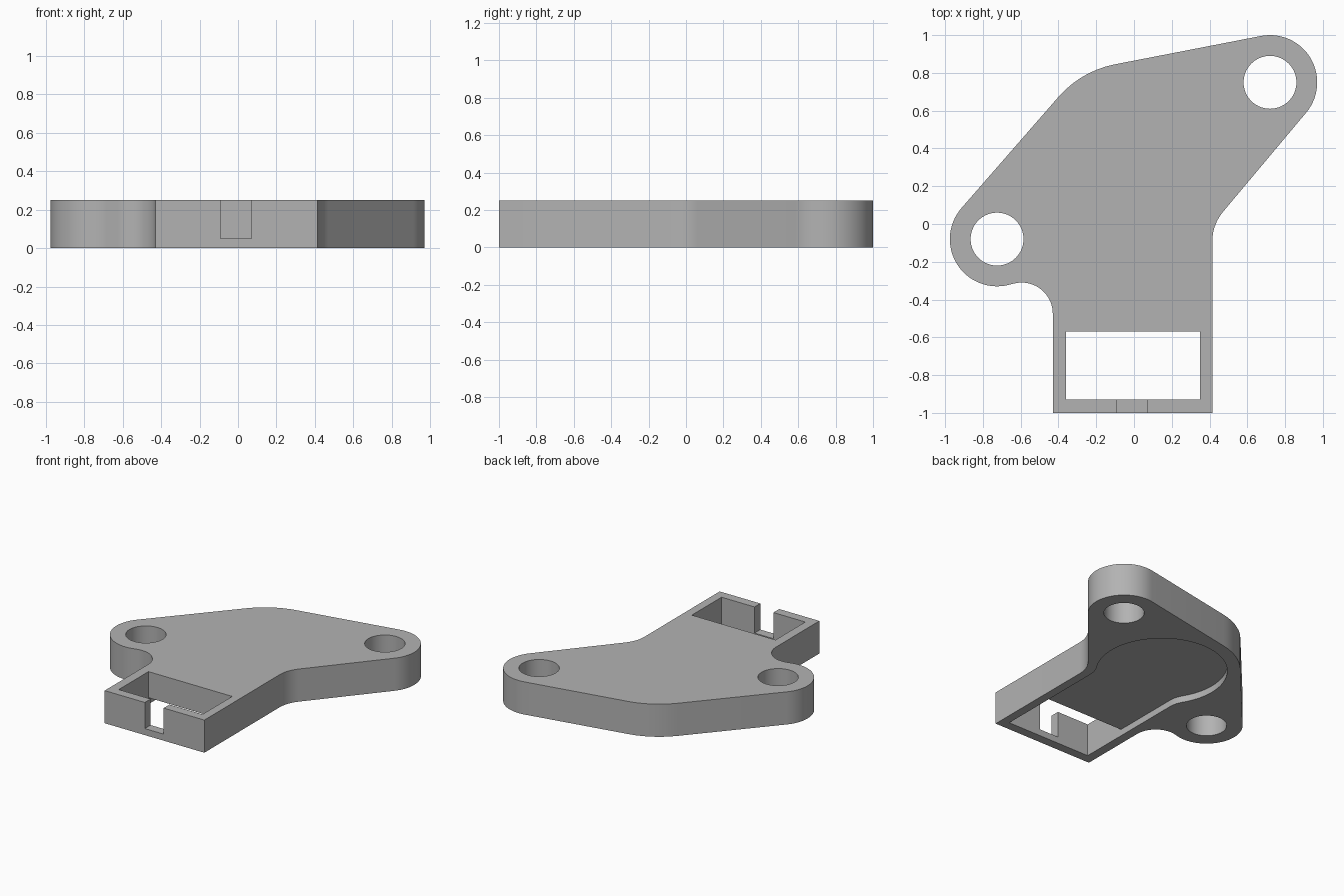
import bpy
import bmesh
from math import radians, cos, sin

cube = bpy.data.objects.get("Cube")
if cube:
    bpy.data.objects.remove(cube, do_unlink=True)

HEIGHT = 0.25
FLOOR = 0.05
EAR_A, EAR_B, HUB = (0.72, 0.75), (-0.725, -0.08), (0, 0.325)

grey = bpy.data.materials.new("Plain grey")
grey.use_nodes = True
colour = (0.45, 0.45, 0.45, 1)
grey.diffuse_color = colour
grey.node_tree.nodes["Principled BSDF"].inputs["Base Color"].default_value = colour


def arc(centre, r, start, end):
    """Points along an arc, angles in degrees."""
    n = max(4, int(abs(end - start) / 5))
    angles = [radians(start + (end - start) * i / n) for i in range(n + 1)]
    return [(centre[0] + r * cos(a), centre[1] + r * sin(a)) for a in angles]


def rect(x0, x1, y0, y1):
    return [(x0, y0), (x1, y0), (x1, y1), (x0, y1)]


def prism(name, outline, z0, z1):
    """Extrude a closed counter-clockwise outline between two heights."""
    bm = bmesh.new()
    face = bm.faces.new([bm.verts.new((x, y, z0)) for x, y in outline])
    top = bmesh.ops.extrude_face_region(bm, geom=[face])["geom"]
    verts = [v for v in top if isinstance(v, bmesh.types.BMVert)]
    bmesh.ops.translate(bm, vec=(0, 0, z1 - z0), verts=verts)
    bmesh.ops.recalc_face_normals(bm, faces=bm.faces)
    mesh = bpy.data.meshes.new(name)
    bm.to_mesh(mesh)
    bm.free()
    mesh.materials.append(grey)
    obj = bpy.data.objects.new(name, mesh)
    bpy.context.collection.objects.link(obj)
    return obj


def cut(target, outline, z0, z1):
    """Subtract a prism from the target and discard the cutter."""
    cutter = prism("cutter", outline, z0, z1)
    cutter.hide_render = True
    mod = target.modifiers.new("cut", 'BOOLEAN')
    mod.operation = 'DIFFERENCE'
    mod.solver = 'EXACT'
    mod.object = cutter
    bpy.context.view_layer.objects.active = target
    bpy.ops.object.modifier_apply(modifier=mod.name)
    bpy.data.objects.remove(cutter, do_unlink=True)


# Plate: two bolt ears and a hub joined by tangents, with a filleted box arm
outline = (arc(EAR_A, 0.25, -39.7, 101.3)
           + arc(HUB, 0.53, 101.3, 138.7)
           + arc(EAR_B, 0.25, 138.7, 279.7)
           + arc((-0.595, -0.475), 0.165, 99.7, 0)
           + [(-0.43, -1), (0.415, -1)]
           + arc((0.655, -0.09), 0.24, 180, 140.3))
plate = prism("cover_plate", outline, 0, HEIGHT)

# Shallow underside recess: round chamber opening into the arm
recess = ([(-0.36, -0.6), (0.35, -0.6)]
          + arc((0.55, -0.056), 0.2, 180, 147.1)
          + arc((0, 0.3), 0.455, -32, 210.5)
          + arc((-0.56, -0.04), 0.2, 31.3, 0))
cut(plate, recess, -0.1, FLOOR)

# Bolt holes
for centre in (EAR_A, EAR_B):
    cut(plate, arc(centre, 0.14, 0, 360)[:-1], -0.1, HEIGHT + 0.1)

# Rectangular window and the notch in its front wall
cut(plate, rect(-0.36, 0.35, -0.93, -0.57), -0.1, HEIGHT + 0.1)
cut(plate, rect(-0.09, 0.07, -1.1, -0.85), FLOOR, HEIGHT + 0.1)

# Smooth curved walls, crisp edges
bpy.ops.object.select_all(action='DESELECT')
plate.select_set(True)
bpy.context.view_layer.objects.active = plate
bpy.ops.object.shade_smooth_by_angle(angle=radians(30))
